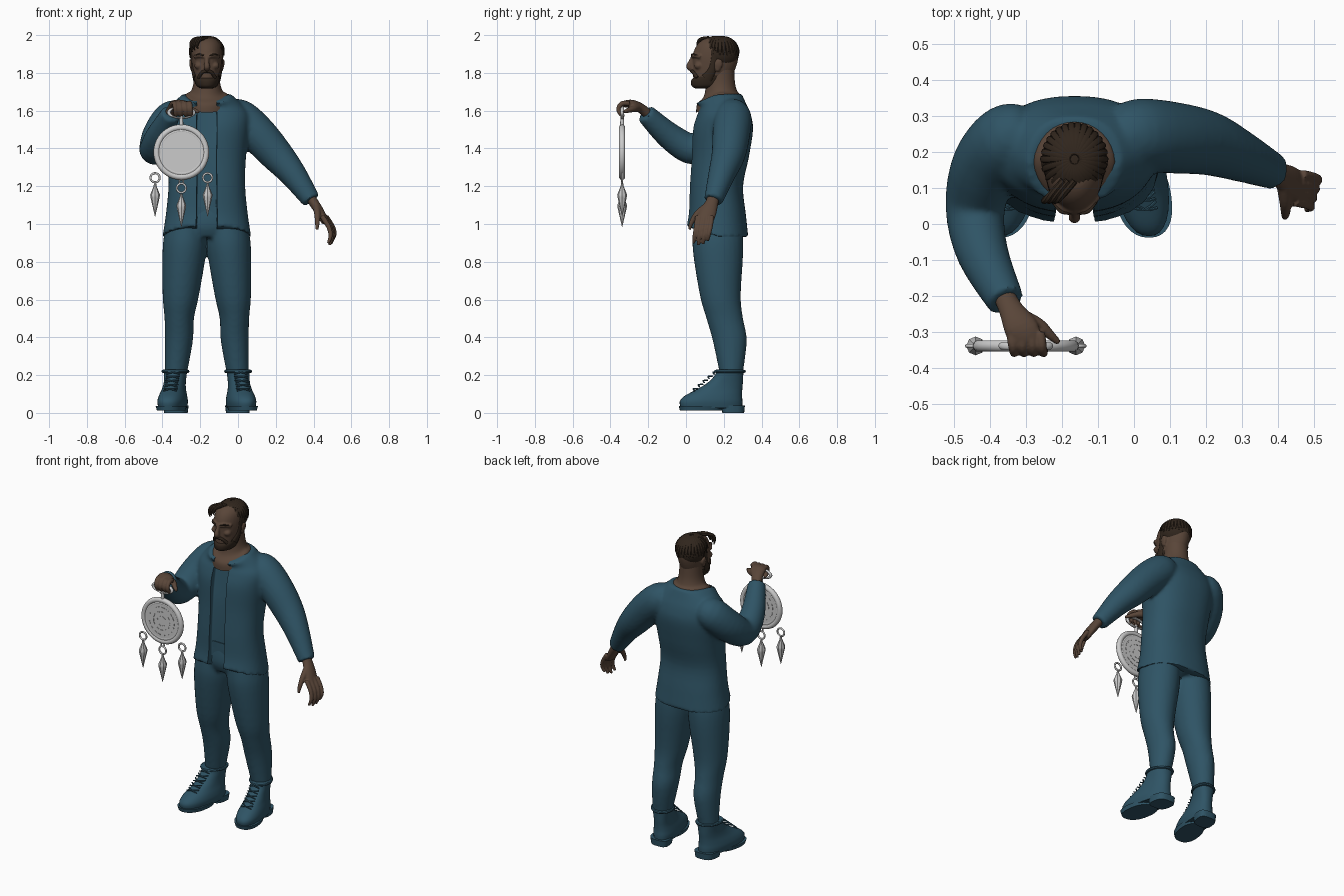
import bpy, bmesh, math, random
from mathutils import Vector

if "Cube" in bpy.data.objects:
    bpy.data.objects.remove(bpy.data.objects["Cube"])
random.seed(4)
CX = -0.165  # body centre line


def material(name, col):
    m = bpy.data.materials.new(name)
    m.diffuse_color = (*col, 1)
    m.use_nodes = True
    m.node_tree.nodes["Principled BSDF"].inputs["Base Color"].default_value = m.diffuse_color
    return m


CLOTH = material("cloth", (0.028, 0.088, 0.13))
SKIN = material("skin", (0.10, 0.06, 0.04))
HAIR = material("hair", (0.03, 0.019, 0.012))


def spline(rows, sub):
    rows = [tuple(r) + (0,) * (6 - len(r)) for r in rows]
    out = []
    for i in range(len(rows) - 1):
        p = [rows[max(0, min(len(rows) - 1, i + k))] for k in (-1, 0, 1, 2)]
        for j in range(sub):
            t = j / sub
            out.append([0.5 * (2 * b + (c - a) * t + (2 * a - 5 * b + 4 * c - d) * t * t
                        + (3 * b - a - 3 * c + d) * t ** 3) for a, b, c, d in zip(*p)])
    return out + [list(rows[-1])]


def loft(name, rows, mat=None, axis=None, n=24, sub=4, pw=2.0):
    """Rows are x, y, z, half width, half depth, front lift. With axis: rings follow the path."""
    rows = spline(rows, sub)
    pts = [Vector(r[:3]) for r in rows]
    bm = bmesh.new()
    rings = []
    for i, r in enumerate(rows):
        a, b = Vector((1, 0, 0)), Vector((0, 1, 0))
        if axis:
            t = (pts[min(i + 1, len(pts) - 1)] - pts[max(i - 1, 0)]).normalized()
            a = Vector(axis)
            a = (a - t * a.dot(t)).normalized()
            b = t.cross(a)
        ring = []
        for k in range(n):
            c, s = math.cos(2 * math.pi * k / n), math.sin(2 * math.pi * k / n)
            u = math.copysign(abs(c) ** (2 / pw), c)
            v = math.copysign(abs(s) ** (2 / pw), s)
            co = pts[i] + a * u * max(r[3], .001) + b * v * max(r[4], .001)
            co.z += r[5] * max(0, -s)
            ring.append(bm.verts.new(co))
        rings.append(ring)
    for p, q in zip(rings, rings[1:]):
        for k in range(n):
            bm.faces.new((p[k], p[(k + 1) % n], q[(k + 1) % n], q[k]))
    bm.faces.new(rings[0])
    bm.faces.new(rings[-1])
    bmesh.ops.recalc_face_normals(bm, faces=bm.faces)
    me = bpy.data.meshes.new(name)
    bm.to_mesh(me)
    bm.free()
    ob = bpy.data.objects.new(name, me)
    bpy.context.collection.objects.link(ob)
    if mat:
        me.materials.append(mat)
    return ob


def tube(name, pts, mat=None, axis=(1, 0, 0), n=12, sub=4):
    return loft(name, [(*p[:3], p[3], p[4] if len(p) > 4 else p[3]) for p in pts], mat, axis, n, sub)


def ball(name, loc, rad, mat):
    bpy.ops.mesh.primitive_uv_sphere_add(segments=32, ring_count=20, location=loc)
    ob = bpy.context.object
    ob.name, ob.scale = name, rad
    ob.data.materials.append(mat)
    bpy.ops.object.transform_apply(location=True, rotation=True, scale=True)
    return ob


def join(name, obs):
    bpy.ops.object.select_all(action='DESELECT')
    for o in obs:
        o.select_set(True)
    bpy.context.view_layer.objects.active = obs[0]
    bpy.ops.object.join()
    obs[0].name = name
    return obs[0]


def fuse(name, obs, voxel, mat, smooth=4):
    ob = join(name, obs)
    m = ob.modifiers.new("fuse", 'REMESH')
    m.mode, m.voxel_size = 'VOXEL', voxel
    bpy.ops.object.modifier_apply(modifier=m.name)
    m = ob.modifiers.new("relax", 'SMOOTH')
    m.factor, m.iterations = 0.5, smooth
    bpy.ops.object.modifier_apply(modifier=m.name)
    ob.data.materials.clear()
    ob.data.materials.append(mat)
    return ob


# Jacket: torso and both sleeves blended together
torso = loft("torso", [(CX, *r) for r in [
    (.165, .93, .235, .165, .06), (.165, 1.05, .217, .152, .01), (.16, 1.2, .203, .142), (.18, 1.35, .207, .152),
    (.195, 1.5, .225, .16), (.2, 1.58, .225, .142), (.195, 1.64, .18, .122, -.02), (.17, 1.69, .125, .125, -.055)]],
    n=48, pw=2.3)
right_sleeve = tube("right_sleeve", [(-.3, .25, 1.57, .08), (-.35, .235, 1.555, .098), (-.41, .16, 1.47, .096),
    (-.44, .045, 1.395, .083), (-.42, -.08, 1.46, .072), (-.355, -.215, 1.585, .052)], n=24)
left_sleeve = tube("left_sleeve", [(-.05, .25, 1.585, .08), (.01, .248, 1.56, .1), (.1, .24, 1.48, .1),
    (.2, .225, 1.37, .09), (.29, .19, 1.265, .072), (.388, .145, 1.125, .05)], axis=(0, 1, 0), n=24)
jacket = fuse("jacket", [torso, right_sleeve, left_sleeve], .011, CLOTH)
# Open front: the shirt panel shows in the slot
slot = loft("slot_cutter", [(CX, -.02, .8, .06, .075), (CX, -.03, 1.1, .055, .075), (CX, -.02, 1.35, .052, .075),
                            (CX, .0, 1.5, .055, .075), (CX, .03, 1.7, .05, .075)], n=32, pw=14)
bpy.context.view_layer.objects.active = jacket
m = jacket.modifiers.new("slot", 'BOOLEAN')
m.operation, m.object, m.solver = 'DIFFERENCE', slot, 'EXACT'
bpy.ops.object.modifier_apply(modifier=m.name)
bpy.data.objects.remove(slot)
loft("belt", [(CX, .165, 1.09, .19, .125), (CX, .165, 1.13, .19, .125)], CLOTH, n=40)

# Trousers
legs = [loft("leg", [(CX + s * o, cy, z, rx, ry) for o, cy, z, rx, ry in [
    (.09, .165, 1.14, .1, .105), (.11, .168, .97, .112, .13), (.119, .17, .85, .116, .133), (.138, .182, .62, .096, .108),
    (.146, .205, .5, .078, .097), (.148, .232, .38, .074, .09), (.165, .24, .19, .056, .058)]], n=28) for s in (-1, 1)]
hips = loft("hips", [(CX, .165, 1.14, .18, .11), (CX, .168, 1.0, .2, .13), (CX, .175, .93, .17, .115)], n=32)
fuse("trousers", legs + [hips], .011, CLOTH)


# Boots: upper, sole, heel, cuff roll, laces
for s, side in ((-1, "right"), (1, "left")):
    x = CX + s * .165
    parts = [
        loft("upper", [(x, cy, z, rx, ry) for cy, z, rx, ry in [
            (.135, .025, .07, .163), (.133, .06, .075, .166), (.145, .09, .07, .152), (.178, .125, .06, .12),
            (.208, .16, .056, .093), (.228, .2, .058, .075), (.233, .228, .061, .072)]], CLOTH, n=32, pw=2.3),
        loft("sole", [(x, .08, .012, .072, .112), (x, .08, .036, .079, .118)], CLOTH, n=32, sub=1, pw=2.3),
        loft("waist", [(x, .19, .022, .055, .1), (x, .19, .038, .06, .1)], CLOTH, n=24, sub=1, pw=2.5),
        loft("heel", [(x, .25, 0, .06, .058), (x, .25, .04, .065, .062)], CLOTH, n=24, sub=1, pw=3)]
    bpy.ops.mesh.primitive_torus_add(location=(x, .233, .22), major_radius=.064, minor_radius=.009,
                                     major_segments=32, minor_segments=8)
    bpy.context.object.scale = (1, 1.15, 1)
    bpy.context.object.data.materials.append(CLOTH)
    parts.append(bpy.context.object)
    for i in range(5):
        y, z = .045 + i * .026, .117 + i * .022
        for d in (-1, 1):
            parts.append(tube("lace", [(x - d * .035, y, z, .004), (x, y - .006, z + .01, .004),
                                       (x + d * .035, y + .018, z + .012, .004)], CLOTH, (0, 0, 1), 6, 2))
    boot = join(side + "_boot", parts)
    mw = boot.matrix_world.copy()
    for v in boot.data.vertices:  # toes turn outward, toe cap touches down
        w = mw @ v.co
        w.x += s * .15 * (.24 - w.y)
        v.co = mw.inverted() @ w

# Relaxed left hand
hand = [tube("palm", [(.365, .15, 1.17, .03, .026), (.4, .138, 1.115, .034, .026), (.435, .115, 1.06, .046, .024),
                      (.462, .1, 1.01, .042, .02)], axis=(0, 1, 0), n=20)]
for i, ln in enumerate((.95, 1.05, 1, .8)):
    y, x = .062 + i * .025, .455 + i * .007
    hand.append(tube("finger", [(x - .01, y, 1.04, .014), (x + .025, y - .008, .985, .013),
        (x + .035, y - .016, .985 - .05 * ln, .0115), (x + .022, y - .022, .985 - .092 * ln, .008)]))
hand.append(tube("thumb", [(.415, .105, 1.09, .02), (.42, .06, 1.055, .017), (.42, .03, 1.01, .013), (.418, .018, .97, .008)]))
fuse("left_hand", hand, .005, SKIN, 2)

# Right hand gripping the handle from above
hand = [tube("palm", [(-.365, -.19, 1.57, .03, .027), (-.342, -.235, 1.61, .034, .026), (-.315, -.285, 1.635, .047, .023),
                      (-.297, -.325, 1.635, .043, .018)], n=20)]
for i in range(4):
    x = -.336 + i * .027
    hand.append(tube("finger", [(x - .005, -.3, 1.638, .014), (x, -.338, 1.638, .0135), (x + .004, -.358, 1.61, .012),
                                (x + .006, -.345, 1.58, .011), (x + .006, -.325, 1.572, .008)]))
hand.append(tube("thumb", [(-.315, -.255, 1.615, .022), (-.265, -.278, 1.61, .018), (-.235, -.305, 1.602, .014),
                           (-.208, -.33, 1.592, .008)], axis=(0, 0, 1)))
fuse("right_hand", hand, .005, SKIN, 2)

# Neck and head
loft("neck", [(CX, *r) for r in [(.172, 1.63, .12, .118, -.04), (.172, 1.685, .112, .113, -.05), (.182, 1.705, .084, .088, -.03),
    (.183, 1.75, .07, .076), (.18, 1.82, .067, .075)]], SKIN, n=32)
head = loft("head", [(CX, *r) for r in [(.1, 1.722, .025, .04), (.115, 1.735, .048, .073), (.138, 1.775, .066, .1),
    (.152, 1.84, .078, .116), (.158, 1.9, .081, .121), (.165, 1.95, .074, .105), (.167, 1.98, .048, .068),
    (.167, 1.99, .01, .01)]], n=32)
nose = tube("nose", [(CX, .04, 1.895, .009), (CX, .026, 1.86, .012), (CX, .018, 1.832, .017), (CX, .04, 1.815, .012)])
extra = []
for s in (-1, 1):
    extra.append(tube("ear", [(CX + s * .076, .165, 1.81, .008, .012), (CX + s * .084, .172, 1.845, .009, .022),
                              (CX + s * .085, .178, 1.87, .008, .013)]))
    extra.append(tube("brow_ridge", [(CX + s * .005, .038, 1.885, .011), (CX + s * .035, .044, 1.892, .012),
                                     (CX + s * .065, .078, 1.885, .01)], axis=(0, 0, 1)))
    extra.append(ball("cheek", (CX + s * .042, .068, 1.838), (.024, .024, .02), SKIN))
fuse("head", [head, nose] + extra, .005, SKIN, 3)

# Beard, moustache and brows
face_hair = [loft("beard", [(CX, .095, 1.718, .03, .045), (CX, .11, 1.73, .054, .08), (CX, .122, 1.76, .066, .094),
                            (CX, .135, 1.785, .071, .09, -.008)], HAIR, n=32)]
for s in (-1, 1):
    face_hair += [
        tube("moustache", [(CX, .03, 1.81, .009), (CX + s * .025, .038, 1.803, .009), (CX + s * .044, .06, 1.775, .01)],
             HAIR, (0, 0, 1)),
        tube("sideburn", [(CX + s * .062, .11, 1.77, .012, .03), (CX + s * .073, .14, 1.82, .009, .02),
                          (CX + s * .078, .155, 1.9, .009, .02)], HAIR),
        tube("eyebrow", [(CX + s * .015, .03, 1.891, .004), (CX + s * .04, .036, 1.899, .005),
                         (CX + s * .065, .07, 1.89, .003)], HAIR, (0, 0, 1))]
join("beard", face_hair)

# Hair: cap with swept locks
C = Vector((CX, .18, 1.903))
locks = [ball("hair_cap", C, (.09, .1, .09), HAIR)]
for k in range(30):
    th = 2 * math.pi * k / 30
    front = max(0, -math.sin(th))
    end = 1.75 - .8 * front + random.uniform(-.1, .1)
    path = []
    for j in range(5):
        p = .12 + (end - .12) * j / 4
        q = th + .25 * (j / 4) * front
        path.append((C.x + .09 * math.sin(p) * math.cos(q), C.y + (.112 if front else .098) * math.sin(p) * math.sin(q),
                     C.z + .09 * math.cos(p), (.004, .009, .011, .01, .003)[j], (.004, .007, .008, .007, .003)[j]))
    locks.append(tube("lock", path, HAIR, (math.sin(th), -math.cos(th), .01), 8, 3))
for k, x in enumerate((-.245, -.232, -.215)):
    locks.append(tube("fringe", [(x + .05, .12, 1.985, .01), (x + .01, .075, 1.975, .011), (x - .004, .064, 1.945, .009),
                                 (x + .004, .06, 1.91 + k * .01, .002)], HAIR, (1, 0, 0), 8))
join("hair", locks)

# Hanging disc ornament
DX, DY, DZ = -.30, -.338, 1.38


def ring(name, x, z, R, r, sz=1):
    bpy.ops.mesh.primitive_torus_add(location=(x, DY, z), rotation=(math.pi / 2, 0, 0), major_radius=R, minor_radius=r,
                                     major_segments=40, minor_segments=10)
    bpy.context.object.name = name
    bpy.context.object.scale = (1, sz, 1)


def plate(name, R, th):
    bpy.ops.mesh.primitive_cylinder_add(vertices=56, radius=R, depth=th, location=(DX, DY, DZ), rotation=(math.pi / 2, 0, 0))
    bpy.context.object.name = name


plate("disc_plate", .125, .022)
ring("disc_rim", DX, DZ, .131, .0165)
ring("disc_inner_rim", DX, DZ, .113, .012)
marks = []
for R, n in ((.088, 18), (.058, 12), (.03, 6)):
    for k in range(n):
        a = 2 * math.pi * (k + random.uniform(-.15, .15)) / n
        bpy.ops.mesh.primitive_cube_add(size=1, location=(DX + R * math.cos(a), DY, DZ + R * math.sin(a)),
                                        rotation=(0, -a, 0), scale=(.005, .027, random.uniform(.012, .024)))
        marks.append(bpy.context.object)
join("disc_marks", marks)
tube("handle_peg", [(DX, DY, 1.515, .011), (DX, DY, 1.575, .009)])
ring("handle", DX, 1.59, .066, .01, .45)
for dx, z in ((-.139, 1.245), (0, 1.19), (.139, 1.245)):
    x = DX + dx
    ring("pendant_ring", x, z, .024, .0055)
    loft("pendant", [(x, DY, z - .03, .006, .006), (x, DY, z - .045, .008, .008), (x, DY, z - .09, .026, .026),
                     (x, DY, z - .105, .024, .024), (x, DY, z - .205, .001, .001)], n=8, sub=1)
ring("pendant_link", DX, 1.224, .011, .004)

# Smooth shading with crisp edges kept
bpy.ops.object.select_all(action='SELECT')
bpy.ops.object.shade_smooth_by_angle(angle=math.radians(40))
